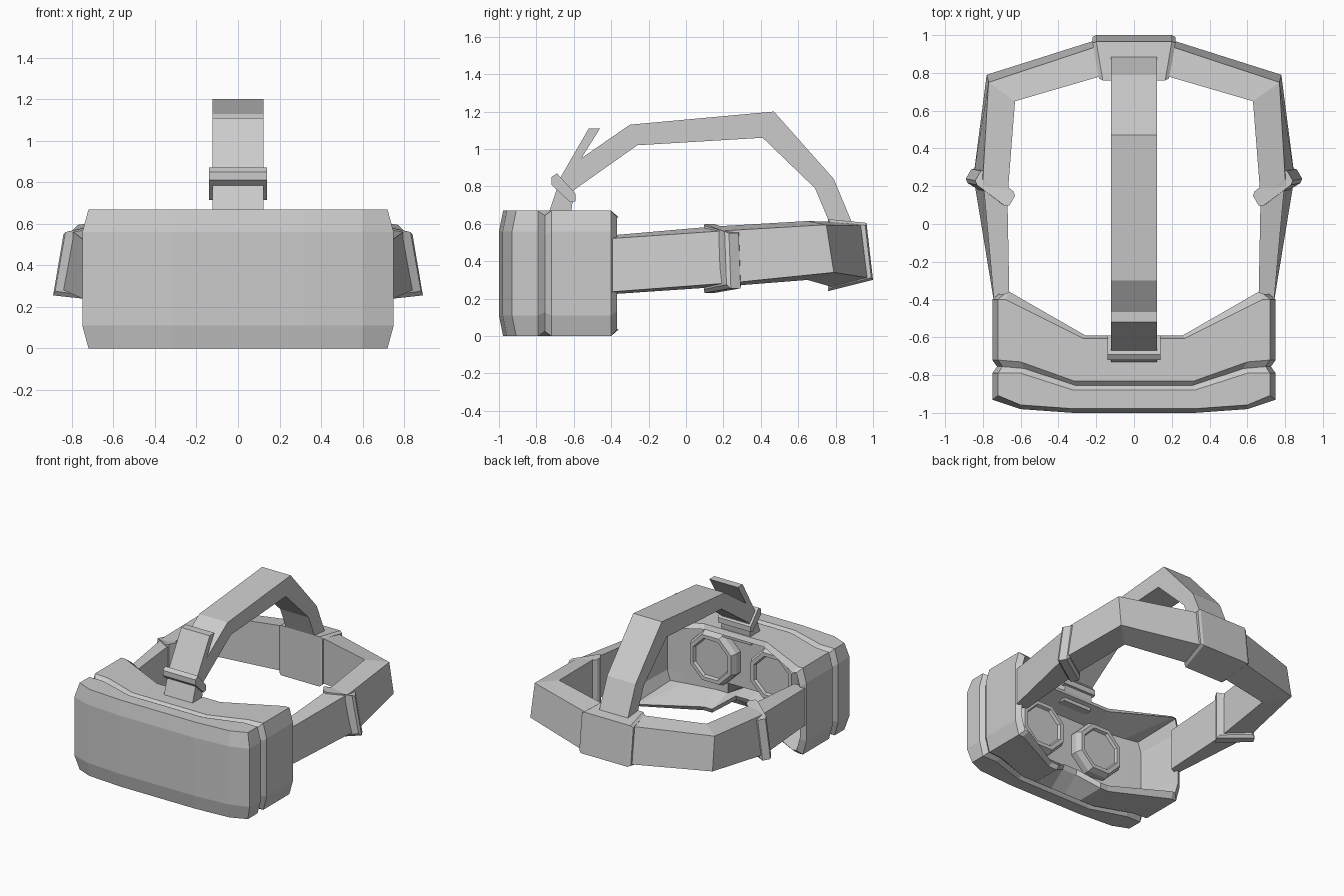
import bpy
import bmesh
import math
from mathutils import Vector

if "Cube" in bpy.data.objects:
    bpy.data.objects.remove(bpy.data.objects["Cube"])

grey = bpy.data.materials.new("matte_grey")
grey.use_nodes = True
GREY = (0.6, 0.6, 0.6, 1)
grey.diffuse_color = GREY
grey.node_tree.nodes["Principled BSDF"].inputs["Base Color"].default_value = GREY


def finish(name, bm):
    """Turn a bmesh into a flat shaded object."""
    bmesh.ops.recalc_face_normals(bm, faces=bm.faces)
    mesh = bpy.data.meshes.new(name)
    bm.to_mesh(mesh)
    bm.free()
    mesh.materials.append(grey)
    obj = bpy.data.objects.new(name, mesh)
    bpy.context.collection.objects.link(obj)
    return obj


def bridge(bm, a, b):
    n = len(a)
    for i in range(n):
        bm.faces.new((a[i], a[(i + 1) % n], b[(i + 1) % n], b[i]))


def loft(name, sections):
    """Skin a list of closed sections and cap both ends."""
    bm = bmesh.new()
    rings = [[bm.verts.new(p) for p in s] for s in sections]
    for a, b in zip(rings, rings[1:]):
        bridge(bm, a, b)
    bm.faces.new(rings[0])
    bm.faces.new(rings[-1])
    return finish(name, bm)


def extrude_x(name, profile, half):
    """Extrude a side profile of (y, z) points across the middle."""
    return loft(name, [[(s * half, y, z) for y, z in profile] for s in (-1, 1)])


def mirrored(obj):
    mod = obj.modifiers.new("mirror", "MIRROR")
    mod.use_bisect_axis[0] = False
    mod.use_mirror_merge = False


# Headset shell: slices from the front panel back to the eye cavity floor
def shell_slice(ys, inset=0, inner=0.32, outer=0.6, bulge=0, nose=0):
    """A 4 x 10 grid of points; ys are depths at centre, shoulder and side."""
    rows = []
    for r, z in enumerate((0.67, 0.56, 0.11, 0)):
        edge = r in (0, 3)
        half = [(0.06, ys[0]), (0.2, ys[0]), (inner, ys[0]), (outer, ys[1]),
                (0.72 if edge else 0.75, ys[2])]
        cols = [(-x, y) for x, y in reversed(half)] + half
        row = []
        for x, y in cols:
            pz = 0.335 + (z - 0.335) * (1 - inset / 0.335)
            py = y + (bulge if edge else 0)
            if r == 3 and abs(x) < 0.1:
                pz += nose
                py -= nose
            row.append((x * (1 - inset / 0.75), py, pz))
        rows.append(row)
    return rows


def border(g):
    return (g[0] + [g[1][-1], g[2][-1]] + g[3][::-1] + [g[2][0], g[1][0]])


bm = bmesh.new()
slices = [
    shell_slice((-1.0, -0.98, -0.93), bulge=0.022),
    shell_slice((-0.88, -0.79, -0.79)),
    shell_slice((-0.855, -0.765, -0.755), inset=0.025),
    shell_slice((-0.83, -0.73, -0.72)),
    shell_slice((-0.605, -0.40, -0.40), inner=0.27, outer=0.68, nose=0.1),
    shell_slice((-0.59, -0.36, -0.37), inset=0.035, inner=0.27, outer=0.69, nose=0.1),
    shell_slice((-0.76, -0.72, -0.70), inset=0.1, nose=0.06),
]
grids = [[[bm.verts.new(p) for p in row] for row in s] for s in slices[::6]]
rings = [border(grids[0])]
rings += [[bm.verts.new(p) for p in border(s)] for s in slices[1:6]]
rings.append(border(grids[1]))
for a, b in zip(rings, rings[1:]):
    bridge(bm, a, b)
for g in grids:
    for r in range(3):
        for c in range(9):
            bm.faces.new((g[r][c], g[r][c + 1], g[r + 1][c + 1], g[r + 1][c]))
finish("headset_shell", bm)


# Eye lenses: octagonal tubes with a recessed glass
def octagon(radius, y):
    angles = [math.pi / 8 + i * math.pi / 4 for i in range(8)]
    return [(0.26 + radius * math.cos(a), y, 0.37 + radius * math.sin(a)) for a in angles]


lens = loft("eye_lens", [octagon(r, y) for r, y in (
    (0.21, -0.8), (0.21, -0.71), (0.19, -0.67), (0.16, -0.67), (0.15, -0.69))])
mirrored(lens)


# Side straps: leaning four sided sections swept around the head
def strap_section(outer, inner, top, bottom, lean, drop=0.025, grow=0):
    o, i = Vector(outer), Vector(inner)
    out = (o - i).normalized() * grow
    o, i = o + out, i - out
    t = o - Vector(lean)
    return [(*o, bottom - grow), (*t, top - grow * 0.5),
            (*i, top + 0.02 + grow * 0.5), (*i, bottom - drop - grow)]


joint = ((0.85, 0.25), (0.67, 0.14), 0.565, 0.285, (0.05, 0.01))
corner = ((0.78, 0.79), (0.63, 0.65), 0.595, 0.34, (0.01, 0.04), 0.04)
strap = loft("side_strap", [
    strap_section((0.74, -0.42), (0.66, -0.38), 0.52, 0.235, (0, 0), 0.01),
    strap_section(*joint),
    strap_section(*corner),
    strap_section((0.18, 0.98), (0.15, 0.79), 0.59, 0.31, (0, 0.035), 0.05)])
mirrored(strap)

# Strap buckles
along = Vector((-0.5, 0.86, 0))
buckle = loft("strap_buckle", [
    [Vector(p) + along * d for p in strap_section(*joint, grow=g)]
    for d, g in ((-0.045, 0.01), (-0.03, 0.03), (0.03, 0.03), (0.045, 0.01))])
mirrored(buckle)


# Rear plate joining the straps, with a stepped edge on either side
def plate_section(side, wide, shrink):
    profile = ((1.0, 0.3), (0.965, 0.605), (0.76, 0.625), (0.76, 0.24))
    points = []
    for k, (y, z) in enumerate(profile):
        x = wide if k < 2 else wide - 0.035
        points.append((side * x, 0.88 + (y - 0.88) * shrink, 0.44 + (z - 0.44) * shrink))
    return points


loft("rear_plate", [plate_section(*a) for a in (
    (-1, 0.22, 0.92), (-1, 0.2, 1), (1, 0.2, 1), (1, 0.22, 0.92))])

# Overhead strap with its folded tail
extrude_x("overhead_strap", [
    (-0.73, 0.6), (-0.73, 0.67), (-0.67, 0.85), (-0.52, 1.11), (-0.46, 1.11),
    (-0.56, 0.95), (-0.3, 1.13), (0.47, 1.2), (0.79, 0.84), (0.89, 0.6),
    (0.77, 0.6), (0.69, 0.79), (0.41, 1.06), (-0.26, 1.02), (-0.6, 0.78),
    (-0.62, 0.6)], 0.122)

# Clip that holds the folded tail
extrude_x("overhead_clip", [
    (-0.72, 0.81), (-0.72, 0.85), (-0.69, 0.87), (-0.59, 0.76), (-0.59, 0.72),
    (-0.62, 0.715)], 0.14)
